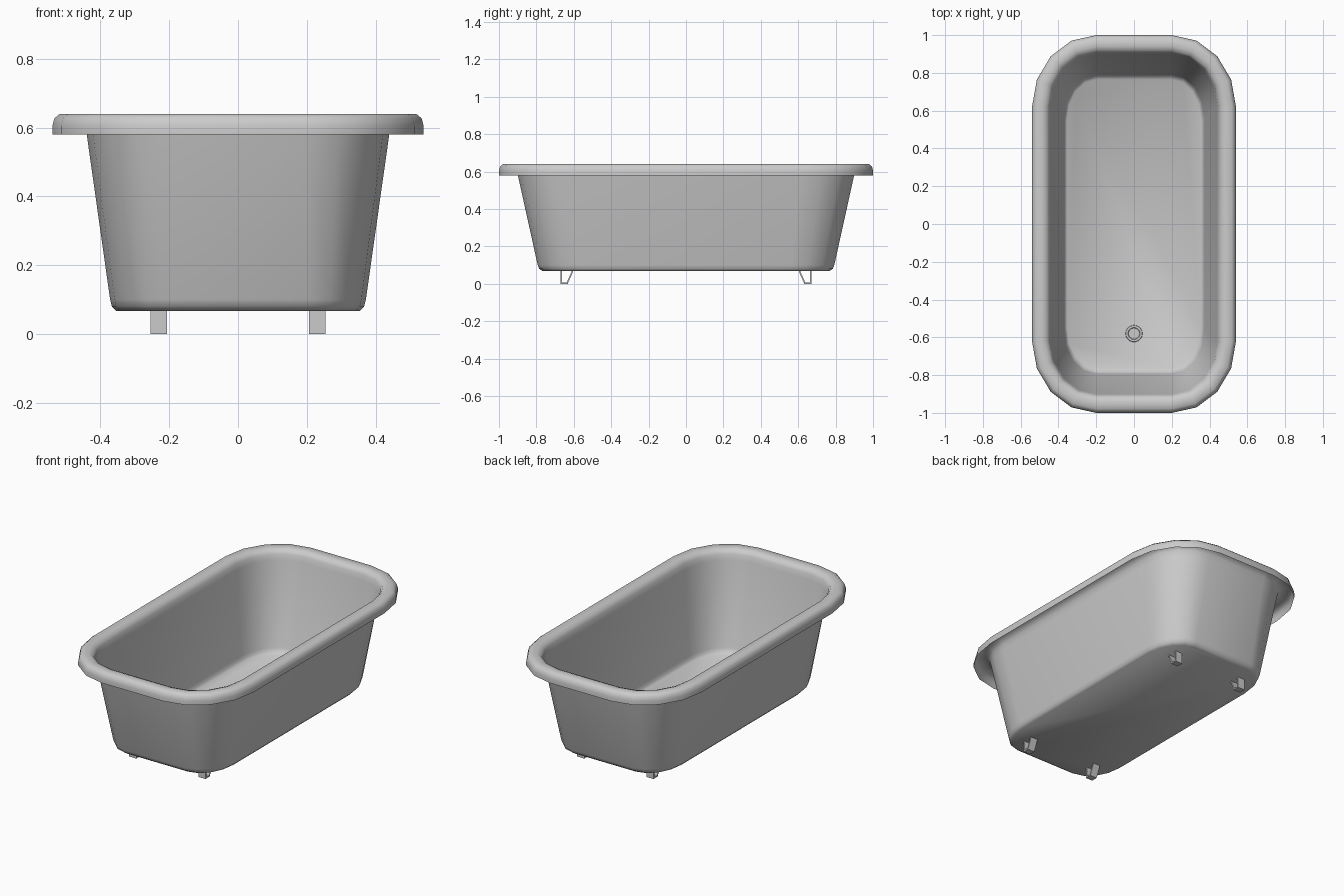
import bpy, bmesh, math

if "Cube" in bpy.data.objects:
    bpy.data.objects.remove(bpy.data.objects["Cube"])


def finish(name, bm, angle=40):
    bmesh.ops.recalc_face_normals(bm, faces=bm.faces)
    me = bpy.data.meshes.new(name)
    bm.to_mesh(me)
    bm.free()
    ob = bpy.data.objects.new(name, me)
    bpy.context.collection.objects.link(ob)
    bpy.ops.object.select_all(action='DESELECT')
    ob.select_set(True)
    bpy.context.view_layer.objects.active = ob
    bpy.ops.object.shade_smooth_by_angle(angle=math.radians(angle))
    return ob


def rounded_ring(bm, hx, hy, z, cx=0.2, cy=0.62, segs=4):
    """Rounded rectangle with elliptical corners centred on (+-cx, +-cy)."""
    ring = []
    for q, (sx, sy) in enumerate([(1, 1), (-1, 1), (-1, -1), (1, -1)]):
        for i in range(segs + 1):
            a = math.pi / 2 * (q + i / segs)
            ring.append(bm.verts.new((sx * cx + (hx - cx) * math.cos(a),
                                      sy * cy + (hy - cy) * math.sin(a), z)))
    return ring


def bridge(bm, a, b):
    n = len(a)
    for i in range(n):
        bm.faces.new((a[i], a[(i + 1) % n], b[(i + 1) % n], b[i]))


# Tub shell: rolled rim, tapering wall, flat floor
profile = [  # half width, half length, height, corner centre y
    (0.540, 1.000, 0.580, 0.62), (0.540, 1.000, 0.605, 0.62),
    (0.534, 0.994, 0.627, 0.62), (0.518, 0.978, 0.640, 0.62),
    (0.482, 0.940, 0.640, 0.62), (0.460, 0.917, 0.632, 0.62),
    (0.447, 0.906, 0.613, 0.62), (0.440, 0.899, 0.580, 0.62),
    (0.372, 0.793, 0.100, 0.56), (0.367, 0.785, 0.080, 0.55),
    (0.355, 0.765, 0.067, 0.55)]
bm = bmesh.new()
rings = [rounded_ring(bm, hx, hy, z, cy=cy) for hx, hy, z, cy in profile]
for a, b in zip(rings, rings[1:]):
    bridge(bm, a, b)
bm.faces.new(rings[-1])
finish("tub_shell", bm, 60)

# Drain: low ring with a recessed plug
bm = bmesh.new()
drain = []
for r, z in [(0.045, 0.067), (0.043, 0.073), (0.032, 0.073), (0.029, 0.069)]:
    drain.append([bm.verts.new((r * math.cos(k * math.tau / 20),
                                -0.58 + r * math.sin(k * math.tau / 20), z))
                  for k in range(20)])
for a, b in zip(drain, drain[1:]):
    bridge(bm, a, b)
bm.faces.new(drain[-1])
finish("drain", bm)

# Feet: bent strips, upright on the outer side and slanted on the inner side
strip = [(0.671, 0.067), (0.671, 0.0), (0.632, 0.0), (0.603, 0.067),
         (0.611, 0.067), (0.637, 0.008), (0.663, 0.008), (0.663, 0.067)]
for xn, sx in (("left", -1), ("right", 1)):
    for yn, sy in (("front", -1), ("back", 1)):
        bm = bmesh.new()
        a, b = [[bm.verts.new((sx * x, sy * y, z)) for y, z in strip]
                for x in (0.207, 0.254)]
        bridge(bm, a, b)
        for side in (a, b):
            for i in range(3):
                bm.faces.new((side[i], side[i + 1], side[6 - i], side[7 - i]))
        finish(f"{yn}_{xn}_foot", bm, 20)
